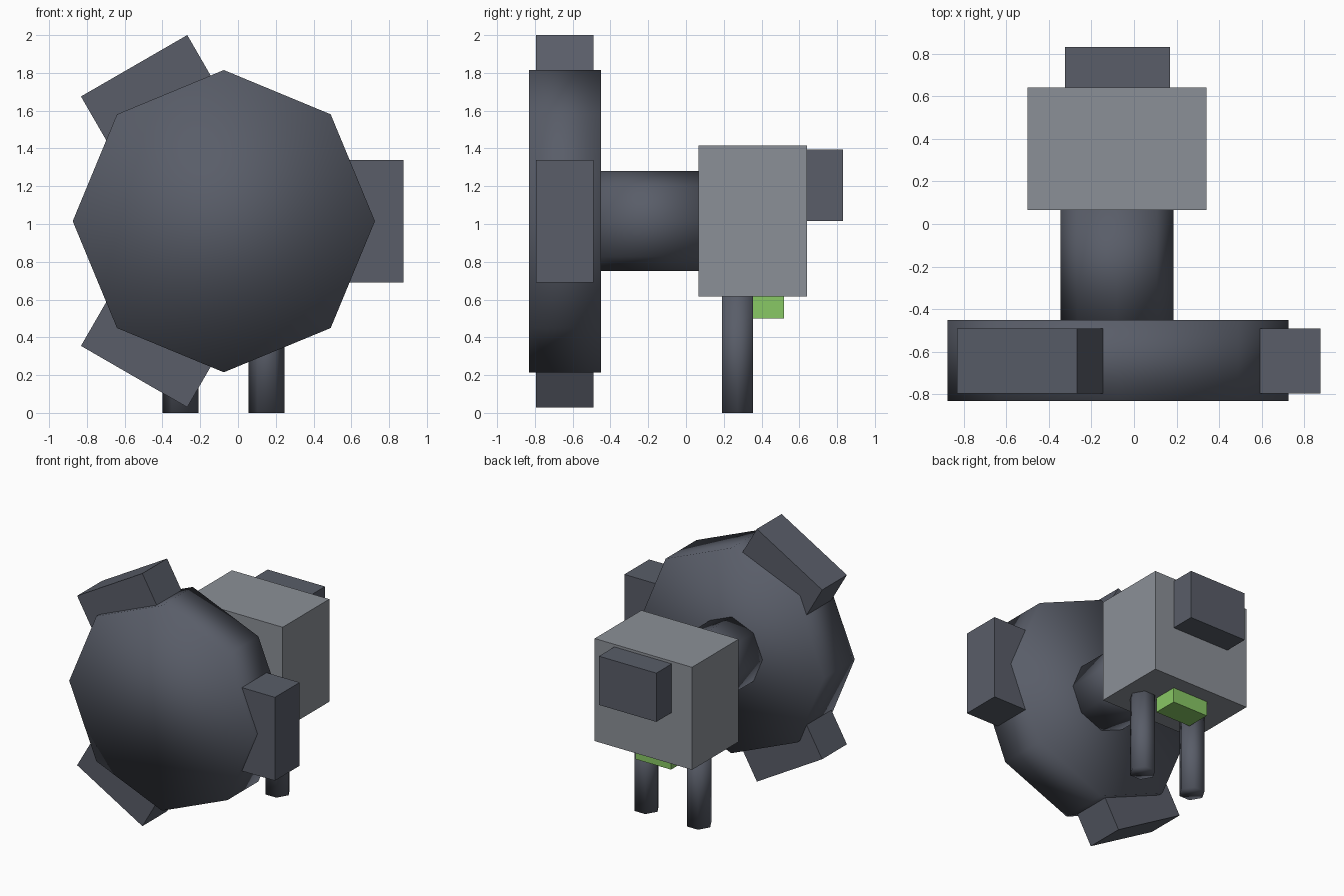
import bpy, bmesh
from math import cos, sin, radians, tau
from mathutils import Matrix, Vector

if "Cube" in bpy.data.objects:
    bpy.data.objects.remove(bpy.data.objects["Cube"])

CX, CZ = -0.08, 1.015  # axis of the drum and shaft


def material(name, rgb):
    mat = bpy.data.materials.new(name)
    mat.diffuse_color = (*rgb, 1)
    mat.use_nodes = True
    mat.node_tree.nodes["Principled BSDF"].inputs["Base Color"].default_value = mat.diffuse_color
    return mat


DARK = material("dark_steel", (0.10, 0.11, 0.14))
LIGHT = material("light_steel", (0.26, 0.28, 0.31))
GREEN = material("green", (0.25, 0.58, 0.13))


def finish(name, bm, mat, smooth=False):
    bmesh.ops.recalc_face_normals(bm, faces=bm.faces)
    for f in bm.faces:
        f.smooth = smooth
    mesh = bpy.data.meshes.new(name)
    bm.to_mesh(mesh)
    bm.free()
    mesh.materials.append(mat)
    obj = bpy.data.objects.new(name, mesh)
    bpy.context.collection.objects.link(obj)
    return obj


def box(name, lo, hi, mat):
    lo, hi = Vector(lo), Vector(hi)
    bm = bmesh.new()
    bmesh.ops.create_cube(bm, size=1, matrix=Matrix.Translation((lo + hi) / 2)
                          @ Matrix.Diagonal((*(hi - lo), 1)))
    return finish(name, bm, mat)


def prism(name, sides, radius, start, end, mat):
    """Smooth-shaded prism from start to end, first corner on the x axis."""
    start, end = Vector(start), Vector(end)
    axis = (end - start).normalized()
    u = Vector((1, 0, 0))
    v = axis.cross(u)
    bm = bmesh.new()
    ring = [bm.verts.new(start + radius * (u * cos(tau * i / sides) + v * sin(tau * i / sides)))
            for i in range(sides)]
    cap = bm.faces.new(ring)
    ext = bmesh.ops.extrude_face_region(bm, geom=[cap], use_keep_orig=True)
    bmesh.ops.translate(bm, vec=end - start,
                        verts=[g for g in ext["geom"] if isinstance(g, bmesh.types.BMVert)])
    return finish(name, bm, mat, True)


# Drum and shaft
prism("drum", 8, 0.80, (CX + 0.005, -0.83, CZ), (CX + 0.005, -0.45, CZ), DARK)
prism("shaft", 8, 0.265, (CX, -0.45, CZ), (CX, 0.07, CZ), DARK)

# Three paddles around the drum
for i in range(3):
    paddle = box(f"paddle_{i + 1}", (0.60, -0.795, -0.325), (0.95, -0.49, 0.325), DARK)
    paddle.data.transform(Matrix.Translation((CX + 0.005, 0, CZ))
                          @ Matrix.Rotation(radians(120 * i), 4, 'Y'))

# Housing, rear box and green block underneath
box("housing", (-0.50, 0.065, 0.615), (0.34, 0.64, 1.415), LIGHT)
box("rear_box", (-0.325, 0.64, 1.015), (0.17, 0.83, 1.395), DARK)
box("green_block", (-0.235, 0.33, 0.50), (0.07, 0.52, 0.615), GREEN)

# Two hexagonal legs
for side, x in (("left", -0.305), ("right", 0.15)):
    prism(f"{side}_leg", 6, 0.095, (x, 0.273, 0), (x, 0.273, 0.615), DARK)
